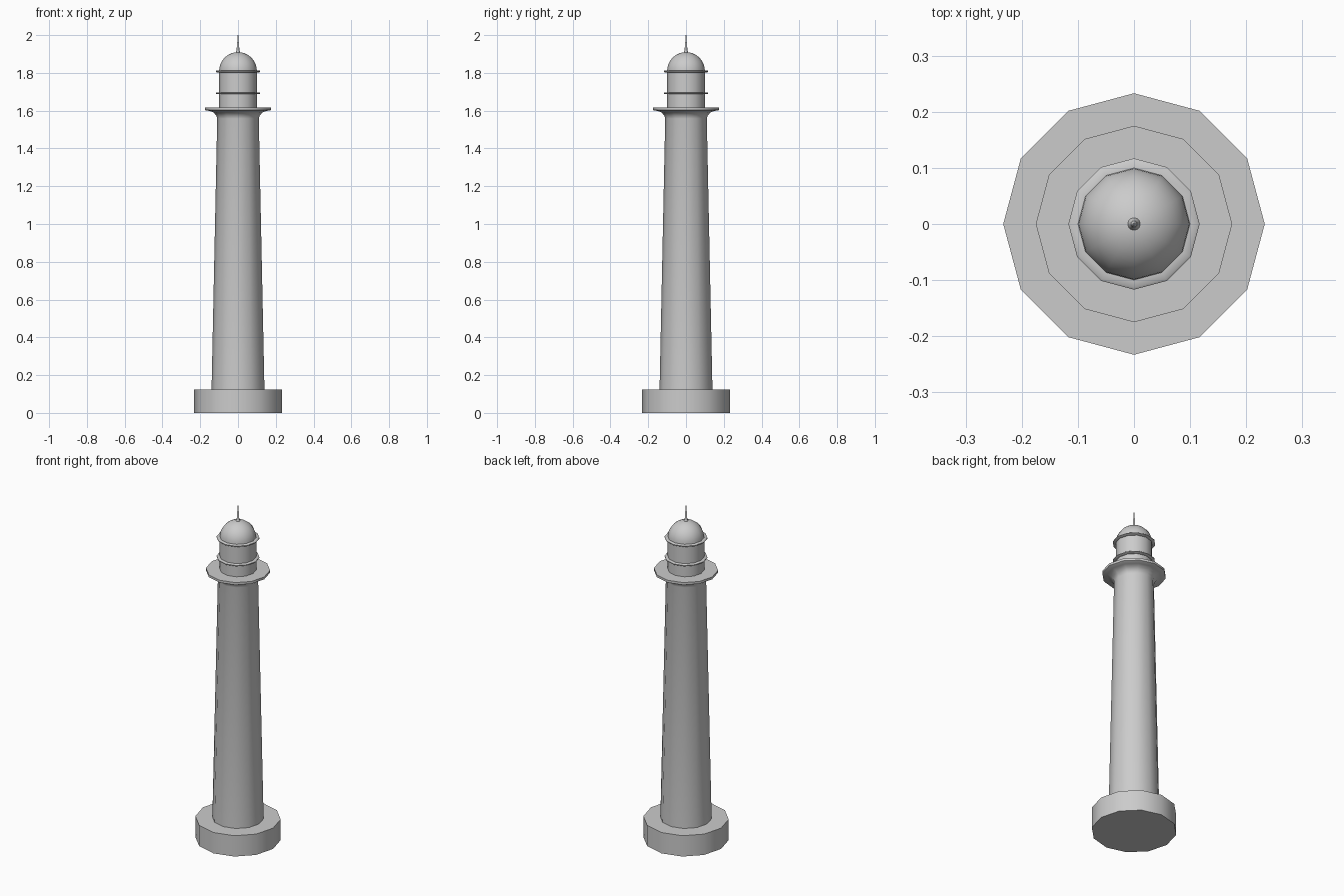
import bpy, math

if "Cube" in bpy.data.objects:
    bpy.data.objects.remove(bpy.data.objects["Cube"])

SIDES = 12


def lathe(name, profile, closed=False):
    """Revolve (radius, z) points around z; radius 0 gives a pole."""
    verts, rings, faces = [], [], []
    for r, z in profile:
        if r == 0:
            rings.append([len(verts)] * SIDES)
            verts.append((0, 0, z))
        else:
            rings.append(list(range(len(verts), len(verts) + SIDES)))
            for i in range(SIDES):
                a = 2 * math.pi * i / SIDES
                verts.append((r * math.cos(a), r * math.sin(a), z))
    pairs = list(zip(rings, rings[1:]))
    if closed:
        pairs.append((rings[-1], rings[0]))
    for lo, hi in pairs:
        for i in range(SIDES):
            j = (i + 1) % SIDES
            faces.append(list(dict.fromkeys((lo[i], lo[j], hi[j], hi[i]))))
    mesh = bpy.data.meshes.new(name)
    mesh.from_pydata(verts, [], faces)
    obj = bpy.data.objects.new(name, mesh)
    bpy.context.collection.objects.link(obj)
    bpy.ops.object.select_all(action='DESELECT')
    obj.select_set(True)
    bpy.context.view_layer.objects.active = obj
    bpy.ops.object.shade_smooth_by_angle(angle=math.radians(40))
    return obj


# Foundation drum
lathe("base", [(0, 0), (0.233, 0), (0.233, 0.125), (0, 0.125)])

# Tapered shaft flaring out into the gallery deck
flare = [(0.172 - 0.062 * math.cos(t), 1.558 + 0.044 * math.sin(t))
         for t in (math.radians(a) for a in (0, 22, 45, 67, 90))]
lathe("tower", [(0, 0.125), (0.14, 0.125)] + flare
      + [(0.175, 1.604), (0.175, 1.618), (0, 1.618)])

# Lantern room
lathe("lantern", [(0, 1.618), (0.1, 1.618), (0.1, 1.81), (0, 1.81)])

# Two thin bands around the lantern
for label, z in (("lower_band", 1.692), ("upper_band", 1.808)):
    lathe(label, [(0.098, z - 0.005), (0.113, z - 0.005), (0.117, z - 0.002),
                  (0.117, z + 0.002), (0.113, z + 0.005), (0.098, z + 0.005)],
          closed=True)

# Hemispherical roof
lathe("dome", [(0, 1.81)]
      + [(0.1 * math.cos(a), 1.81 + 0.1 * math.sin(a))
         for a in (math.radians(10 * k) for k in range(9))]
      + [(0, 1.91)])

# Finial spike
lathe("spire", [(0, 1.9), (0.012, 1.9), (0.011, 1.912), (0.007, 1.918),
                (0.006, 1.96), (0.003, 1.965), (0.002, 2.0), (0, 2.0)])
